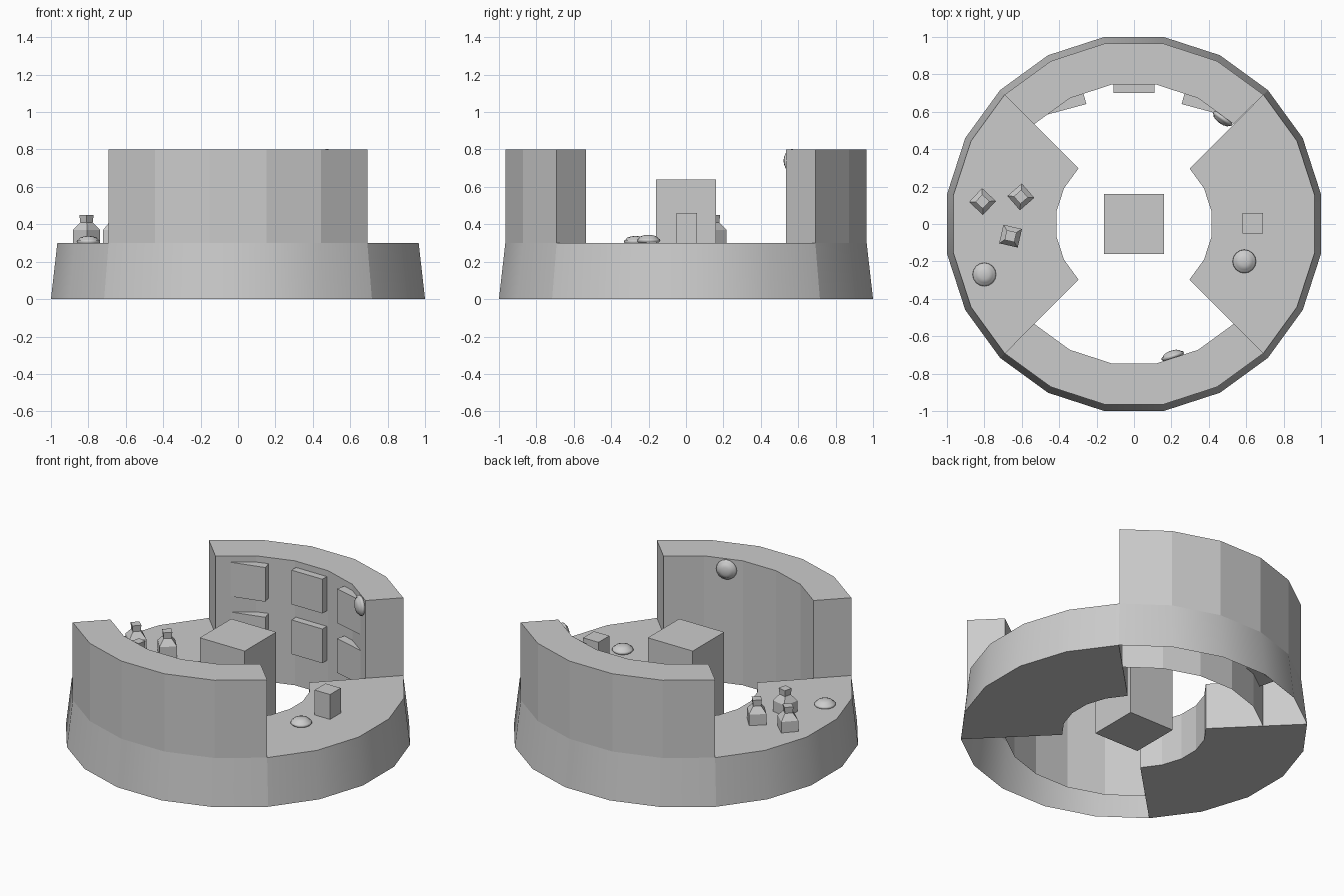
import bpy, bmesh, math
from mathutils import Vector, Matrix

if "Cube" in bpy.data.objects:
    bpy.data.objects.remove(bpy.data.objects["Cube"])


def finish(bm, name, matrix=Matrix.Identity(4)):
    bmesh.ops.recalc_face_normals(bm, faces=bm.faces)
    # keep every edge sharp unless both neighbours are smooth
    for e in bm.edges:
        e.smooth = len(e.link_faces) == 2 and all(f.smooth for f in e.link_faces)
    mesh = bpy.data.meshes.new(name)
    bm.to_mesh(mesh)
    bm.free()
    obj = bpy.data.objects.new(name, mesh)
    obj.matrix_world = matrix
    bpy.context.collection.objects.link(obj)
    return obj


def sector(name, start, profile, skip=(), smooth=(), cap=None):
    """Sweep a closed (radius, z) profile through 90 degrees in 18 degree facets."""
    bm = bmesh.new()
    rings = []
    for k in range(6):
        a = math.radians(start + 18 * k)
        rings.append([bm.verts.new((r * math.cos(a), r * math.sin(a), z)) for r, z in profile])
    n = len(profile)
    for a, b in zip(rings, rings[1:]):
        for i in range(n):
            if i not in skip:
                j = (i + 1) % n
                f = bm.faces.new((a[i], b[i], b[j], a[j]))
                f.smooth = i in smooth
    for ring in (rings[0], rings[-1]):
        bm.faces.new([ring[i] for i in (cap or range(n))])
    return finish(bm, name)


def box(name, loc, size, turn=0):
    bm = bmesh.new()
    bmesh.ops.create_cube(bm, size=1)
    bmesh.ops.scale(bm, vec=size, verts=bm.verts)
    return finish(bm, name, Matrix.Translation(loc) @ Matrix.Rotation(math.radians(turn), 4, 'Z'))


def turned(name, profile, sides, matrix, smooth=False):
    """Stack of polygon rings with both ends capped."""
    bm = bmesh.new()
    rings = [[bm.verts.new((r * math.cos(math.tau * k / sides), r * math.sin(math.tau * k / sides), z))
              for k in range(sides)] for r, z in profile]
    for a, b in zip(rings, rings[1:]):
        for k in range(sides):
            j = (k + 1) % sides
            bm.faces.new((a[k], a[j], b[j], b[k])).smooth = smooth
    bm.faces.new(rings[0])
    bm.faces.new(rings[-1]).smooth = smooth
    return finish(bm, name, matrix)


# closed counters left and right
counter = [(0.42, 0), (1.0125, 0), (0.978, 0.3), (0.42, 0.3)]
sector("counter_right", -45, counter, smooth=(1,))
sector("counter_left", 135, counter, smooth=(1,))

# tall walls front and back, open underneath
wall = [(0.755, 0), (1.0125, 0), (0.978, 0.3), (0.978, 0.8), (0.755, 0.8), (0.755, 0.3)]
sector("wall_back", 45, wall, skip=(0,), smooth=(1,), cap=(2, 3, 4, 5))
sector("wall_front", 225, wall, skip=(0,), smooth=(1,), cap=(2, 3, 4, 5))

# centre block and small box on the right counter
box("centre_block", (0, 0, 0.32), (0.32, 0.32, 0.64))
box("counter_box", (0.635, 0.005, 0.38), (0.11, 0.11, 0.16))

# two rows of panels on the back wall
for row, z in enumerate((0.33, 0.65)):
    box(f"panel_middle_{row}", (0, 0.75, z), (0.22, 0.1, 0.22))
    for side, tag in ((-1, "left"), (1, "right")):
        box(f"panel_{tag}_{row}", (side * 0.374, 0.661, z), (0.22, 0.1, 0.22), -15 * side)

# square bottles on the left counter
bottle = [(0.072, 0), (0.072, 0.07), (0.033, 0.11), (0.038, 0.15)]
for i, (x, y, turn) in enumerate(((-0.81, 0.12, 2), (-0.605, 0.145, -4), (-0.66, -0.065, 32))):
    m = Matrix.Translation((x, y, 0.3)) @ Matrix.Rotation(math.radians(turn), 4, 'Z')
    turned(f"bottle_{i}", bottle, 4, m)

# domed round lamps on the counters and walls
dome = [(0.055, 0), (0.063, 0.008), (0.06, 0.018), (0.052, 0.021), (0.045, 0.031), (0.025, 0.038), (0.006, 0.04)]
lamps = (((-0.8, -0.27, 0.297), (0, 0, 1)), ((0.59, -0.2, 0.303), (0, 0, 1)),
         ((0.48, 0.573, 0.74), (-0.588, -0.809, 0)), ((0.21, -0.716, 0.735), (-0.309, 0.951, 0)))
for i, (loc, normal) in enumerate(lamps):
    m = Matrix.Translation(loc) @ Vector(normal).to_track_quat('Z', 'Y').to_matrix().to_4x4()
    turned(f"round_lamp_{i}", dome, 16, m, smooth=True)
